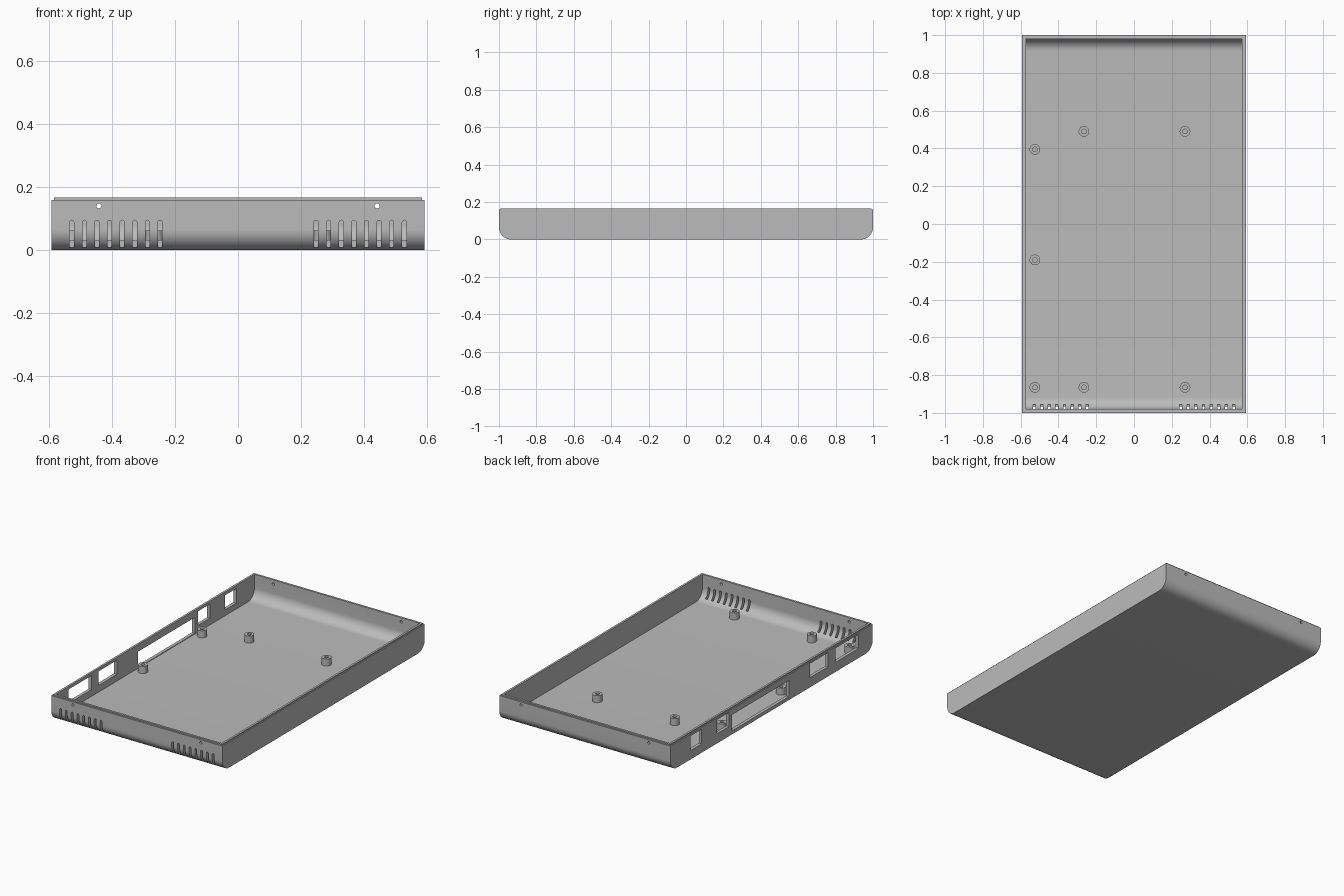
import bpy, bmesh
from math import sin, cos, pi, radians
from mathutils import Matrix

cube = bpy.data.objects.get("Cube")
if cube:
    bpy.data.objects.remove(cube, do_unlink=True)

# Overall sizes
W, L, H = 0.592, 1.0, 0.166      # half width, half length, height
WALL, FLOOR, LIP = 0.02, 0.018, 0.007
R = 0.065                        # radius of the rolled front and back edges

grey = bpy.data.materials.new("plain grey")
grey.use_nodes = True
colour = (0.5, 0.5, 0.5, 1)
grey.diffuse_color = colour
grey.node_tree.nodes["Principled BSDF"].inputs["Base Color"].default_value = colour


def make(name, bm):
    bmesh.ops.recalc_face_normals(bm, faces=bm.faces[:])
    mesh = bpy.data.meshes.new(name)
    bm.to_mesh(mesh)
    bm.free()
    mesh.materials.append(grey)
    ob = bpy.data.objects.new(name, mesh)
    bpy.context.collection.objects.link(ob)
    return ob


def prism(bm, points, axis, lo, hi):
    """Extrude a 2D outline along x (outline in y, z) or along y (outline in x, z)."""
    def place(p, d):
        return (d, p[0], p[1]) if axis == "x" else (p[0], d, p[1])
    a = [bm.verts.new(place(p, lo)) for p in points]
    b = [bm.verts.new(place(p, hi)) for p in points]
    bm.faces.new(a)
    bm.faces.new(b[::-1])
    for i in range(len(a)):
        j = (i + 1) % len(a)
        bm.faces.new((a[i], a[j], b[j], b[i]))


def arc(cx, cz, r, start, end, n):
    steps = [radians(start + (end - start) * i / n) for i in range(n + 1)]
    return [(cx + r * cos(t), cz + r * sin(t)) for t in steps]


def rect(a0, a1, z0, z1):
    return [(a0, z0), (a1, z0), (a1, z1), (a0, z1)]


def tub(half, bottom, top):
    """Side profile with rounded lower corners."""
    c = half - R
    return ([(-half, top)] + arc(-c, bottom + R, R, 180, 270, 16)
            + arc(c, bottom + R, R, 270, 360, 16) + [(half, top)])


def boolean(target, cutter, operation):
    mod = target.modifiers.new(operation, "BOOLEAN")
    mod.operation, mod.solver, mod.object = operation, "EXACT", cutter
    bpy.context.view_layer.objects.active = target
    bpy.ops.object.modifier_apply(modifier=mod.name)
    bpy.data.objects.remove(cutter, do_unlink=True)


# Tray body with a stepped lip around the top
bm = bmesh.new()
prism(bm, tub(L, 0, H - LIP), "x", -W, W)
tray = make("tray", bm)

bm = bmesh.new()
prism(bm, rect(-L + LIP, L - LIP, H / 2, H), "x", -W + LIP, W - LIP)
boolean(tray, make("lip", bm), "UNION")

# Hollow interior
bm = bmesh.new()
prism(bm, tub(L - WALL, FLOOR, H + 0.1), "x", -W + WALL, W - WALL)
boolean(tray, make("cavity", bm), "DIFFERENCE")

# Front vents, screw holes through both ends, port openings in the -x wall
bm = bmesh.new()
for side in (-1, 1):
    for i in range(8):
        x, r = side * (0.248 + 0.04 * i), 0.0065
        slot = arc(x, 0.088, r, 0, 180, 8) + [(x - r, 0.008), (x + r, 0.008)]
        prism(bm, slot, "y", -L - 0.1, -L + 0.045)
    hole = arc(side * 0.442, 0.14, 0.008, 0, 345, 23)
    for end in (-1, 1):
        prism(bm, hole, "y", end * L - 0.05, end * L + 0.05)
ports = [(-0.86, -0.63, 0.06, 0.148), (-0.56, -0.38, 0.06, 0.148),
         (-0.17, 0.39, 0.022, 0.122), (0.42, 0.54, 0.06, 0.148),
         (0.69, 0.80, 0.055, 0.146)]
for port in ports:
    prism(bm, rect(*port), "x", -W - 0.05, -W + 0.05)
boolean(tray, make("openings", bm), "DIFFERENCE")


# Screw posts: lathed tubes standing on the floor
def post(name, x, y):
    bm = bmesh.new()
    profile = [(0.028, FLOOR - 0.004), (0.028, 0.062), (0.012, 0.062),
               (0.012, FLOOR + 0.004), (0, FLOOR + 0.004)]
    verts = [bm.verts.new((r, 0, z)) for r, z in profile]
    edges = [bm.edges.new(pair) for pair in zip(verts, verts[1:])]
    bmesh.ops.spin(bm, geom=verts + edges, cent=(0, 0, 0), axis=(0, 0, 1),
                   angle=2 * pi, steps=32)
    bmesh.ops.remove_doubles(bm, verts=bm.verts[:], dist=1e-5)
    bm.transform(Matrix.Translation((x, y, 0)))
    return make(name, bm)


spots = [(x, y) for x in (-0.265, 0.27) for y in (-0.865, 0.49)]
spots += [(-0.525, y) for y in (-0.865, -0.19, 0.395)]
parts = [tray] + [post(f"screw_post_{i + 1}", x, y) for i, (x, y) in enumerate(spots)]

# Smooth curves, crisp edges
for ob in parts:
    bpy.ops.object.select_all(action="DESELECT")
    ob.select_set(True)
    bpy.context.view_layer.objects.active = ob
    bpy.ops.object.shade_smooth_by_angle(angle=radians(30))
